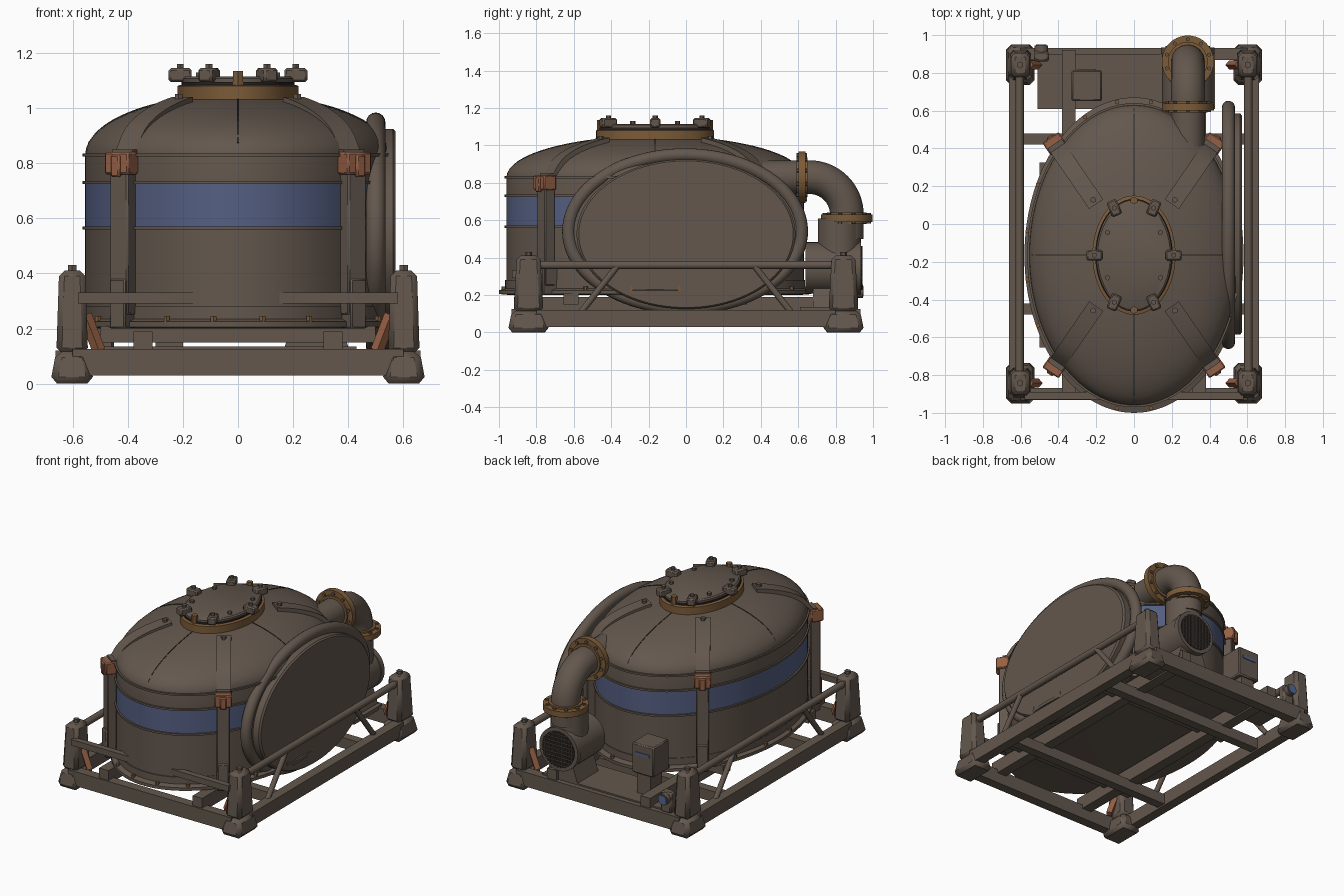
import bpy, bmesh, math
from mathutils import Vector, Matrix

if "Cube" in bpy.data.objects:
    bpy.data.objects.remove(bpy.data.objects["Cube"])


def material(name, *rgb):
    m = bpy.data.materials.new(name)
    m.use_nodes = True
    m.diffuse_color = (*rgb, 1)
    m.node_tree.nodes["Principled BSDF"].inputs["Base Color"].default_value = (*rgb, 1)
    return m


BROWN = material("weathered brown", .125, .096, .075)
BLUE = material("faded blue", .09, .115, .225)
OCHRE = material("ochre metal", .2, .105, .04)
COPPER = material("copper orange", .3, .115, .058)
DARK = material("dark seam", .022, .019, .017)
LENS = material("lens blue", .08, .14, .32)

CY = -.165            # tank centre in y
RX, RY = .555, .795   # tank wall radii


def finish(name, bm, mat, bevel=0):
    bmesh.ops.recalc_face_normals(bm, faces=bm.faces)
    me = bpy.data.meshes.new(name)
    bm.to_mesh(me)
    bm.free()
    for m in mat if isinstance(mat, list) else [mat]:
        me.materials.append(m)
    me.shade_smooth()
    me.set_sharp_from_angle(angle=math.radians(35))
    ob = bpy.data.objects.new(name, me)
    bpy.context.collection.objects.link(ob)
    if bevel:
        mod = ob.modifiers.new("chamfer", "BEVEL")
        mod.width, mod.segments = bevel, 1
    return ob


def taper(name, x, y, z0, z1, bottom, top, mat=BROWN, bevel=0):
    bm = bmesh.new()
    bmesh.ops.create_cube(bm, size=1)
    for v in bm.verts:
        s = top if v.co.z > 0 else bottom
        v.co = (x + v.co.x * s[0], y + v.co.y * s[1], z1 if v.co.z > 0 else z0)
    return finish(name, bm, mat, bevel)


def box(name, lo, hi, mat=BROWN, bevel=0):
    s = (hi[0] - lo[0], hi[1] - lo[1])
    return taper(name, (lo[0] + hi[0]) / 2, (lo[1] + hi[1]) / 2, lo[2], hi[2], s, s, mat, bevel)


def rod(name, a, b, r, mat=BROWN, sides=24):
    a, b = Vector(a), Vector(b)
    bm = bmesh.new()
    rot = Vector((0, 0, 1)).rotation_difference(b - a).to_matrix().to_4x4()
    bmesh.ops.create_cone(bm, cap_ends=True, segments=sides, radius1=r, radius2=r,
                          depth=(b - a).length, matrix=Matrix.Translation((a + b) / 2) @ rot)
    return finish(name, bm, mat)


def lathe(name, centre, rx, ry, profile, mat=BROWN, rule=None, along_x=False, n=96):
    """Elliptical rings from (radius factor, height) pairs, capped at both ends."""
    bm = bmesh.new()
    rings = []
    for f, h in profile:
        ring = []
        for i in range(n):
            a = math.tau * i / n
            u, v = rx * f * math.cos(a), ry * f * math.sin(a)
            ring.append(bm.verts.new(Vector(centre) + Vector((h, u, v) if along_x else (u, v, h))))
        rings.append(ring)
    for p, q in zip(rings, rings[1:]):
        for i in range(n):
            j = (i + 1) % n
            bm.faces.new((p[i], p[j], q[j], q[i]))
    bm.faces.new(rings[0])
    bm.faces.new(rings[-1])
    if rule:
        for f in bm.faces:
            f.material_index = rule(f.calc_center_median())
    return finish(name, bm, mat)


def tube(name, points, r, mat=BROWN, cyclic=False):
    cu = bpy.data.curves.new(name, "CURVE")
    cu.dimensions, cu.bevel_depth, cu.bevel_resolution, cu.use_fill_caps = "3D", r, 6, True
    sp = cu.splines.new("POLY")
    sp.points.add(len(points) - 1)
    for p, co in zip(sp.points, points):
        p.co = (*co, 1)
    sp.use_cyclic_u, sp.use_smooth = cyclic, True
    cu.materials.append(mat)
    ob = bpy.data.objects.new(name, cu)
    bpy.context.collection.objects.link(ob)
    return ob


def dome_z(x, y):
    r = (x / RX) ** 2 + ((y - CY) / RY) ** 2
    return .83 + .22 * math.sqrt(max(0, 1 - r))


def ribbon(name, path, side, thick, mat=BROWN):
    bm = bmesh.new()
    rows = [[bm.verts.new(p + side * s + Vector((0, 0, z))) for s, z in
             ((-1, -.02), (1, -.02), (1, thick), (-1, thick))] for p in path]
    for p, q in zip(rows, rows[1:]):
        for i in range(4):
            bm.faces.new((p[i], p[i - 1], q[i - 1], q[i]))
    bm.faces.new(rows[0])
    bm.faces.new(rows[-1])
    return finish(name, bm, mat)


# Tank: base flange, wall with painted band, dome
dome = [(math.cos(a), .83 + .22 * math.sin(a)) for a in [math.pi / 2 * i / 14 for i in range(14)]]
lathe("tank", (0, CY, 0), RX, RY, [(.9, .2), (1, .22), (1, .57), (1, .73)] + dome,
      [BROWN, BLUE], lambda c: int(.57 < c.z < .73))
lathe("base_flange", (0, CY, 0), .58, .835, [(.93, .2), (1, .205), (1, .225), (.96, .235), (.96, .28)])
for z in (.565, .73, .83):
    lathe("tank_hoop", (0, CY, z), RX + .01, RY + .01, [(1, -.006), (1, .006)])
for i in range(20):
    a = math.tau * (i + .5) / 20
    x, y = .57 * math.cos(a), CY + .82 * math.sin(a)
    rod("flange_bolt", (x, y, .22), (x, y, .245), .012, OCHRE, 6)

# Dome seams
for d in (Vector((1, 0, 0)), Vector((0, 1, 0))):
    for s in (-1, 1):
        reach = (RX if d.x else RY) * s
        path = [Vector((0, CY, 0)) + d * reach * (.35 + .63 * t / 12) for t in range(13)]
        path = [p + Vector((0, 0, dome_z(p.x, p.y))) for p in path]
        ribbon("dome_seam", path, Vector((d.y, d.x, 0)) * .003, .002, DARK)

# Hatch
lathe("hatch_ring", (0, CY, 0), .22, .315, [(1, 1.0), (1, 1.08), (.95, 1.085)], OCHRE)
lathe("hatch_gasket", (0, CY, 0), .205, .298, [(1, 1.08), (1, 1.095)], DARK)
lathe("hatch_lid", (0, CY, 0), .2, .292, [(1, 1.09), (1, 1.108), (.96, 1.115)])
for k in range(8):
    a = math.tau * k / 8
    p = Vector((.21 * math.cos(a), CY + .29 * math.sin(a), 1.1))
    if k in (2, 6):
        rod("hatch_stud", p - Vector((0, 0, .02)), p + Vector((0, 0, .035)), .02, OCHRE, 6)
        continue
    p.x = math.copysign(.105, p.x) if k % 2 else p.x
    p.y = CY + math.copysign(.25, p.y - CY) if k % 2 else p.y
    clamp = box("hatch_clamp", (-.042, -.028, -.005), (.042, .028, .045), bevel=.008)
    clamp.location = p
    clamp.rotation_euler.z = math.atan2(p.y - CY, p.x)
    rod("clamp_bolt", p + Vector((0, 0, .04)), p + Vector((0, 0, .06)), .014, BROWN, 6)
for sx in (-1, 1):
    for sy in (-1, 1):
        x, y = sx * .14, CY + sy * .12
        rod("lid_bolt", (x, y, 1.11), (x, y, 1.13), .014, BROWN, 6)

# Dome straps, columns and corner posts, four of each
for sx in (-1, 1):
    for sy in (-1, 1):
        a, b = Vector((sx * .2, CY + sy * .27, 0)), Vector((sx * .42, CY + sy * .59, 0))
        path = [a.lerp(b, t / 14) for t in range(15)]
        path = [p + Vector((0, 0, dome_z(p.x, p.y))) for p in path]
        d = (b - a).normalized()
        ribbon("dome_strap", path, Vector((-d.y, d.x, 0)) * .045, .02)
        rod("strap_bolt", path[1], path[1] + Vector((0, 0, .035)), .016, BROWN, 6)
        x, y = sx * .42, CY + sy * .59
        turn = math.atan2(sy * .32, sx * .22)
        for nm, lo, hi, mat in (("column", (-.04, -.04, .25), (.025, .04, .83), BROWN),
                                ("column_foot", (-.06, -.035, .2), (.035, .035, .38), BROWN),
                                ("strap_bracket", (-.04, -.052, .76), (.04, .052, .84), COPPER),
                                ("bracket_tab", (.03, -.02, .75), (.05, .02, .83), COPPER)):
            part = box(nm, lo, hi, mat, .006)
            part.location = (x, y, 0)
            part.rotation_euler.z = turn
        px, py = sx * .602, sy * .842
        taper("corner_foot", px, py, 0, .12, (.16, .225), (.115, .175), bevel=.025)
        taper("corner_post", px, py, .11, .41, (.115, .16), (.095, .125), bevel=.02)
        rod("post_bolt", (px, py, .4), (px, py, .43), .018, BROWN, 6)
        rod("corner_brace", (sx * .555, py, .25), (sx * .505, py, .12), .024, COPPER, 4)

# Frame beams and rails
for s in (-1, 1):
    box("side_beam", (s * .63 - .032, -.8, .03), (s * .63 + .032, .8, .12))
    box("end_beam", (-.6, s * .9 - .032, .03), (.6, s * .9 + .032, .125))
    rod("side_rail", (s * .605, -.8, .36), (s * .605, .8, .36), .022)
    box("end_rail", (-.58, s * .91 - .02, .29), (.58, s * .91 + .02, .33)) if s < 0 else None
    box("skid_beam", (s * .345 - .035, -.92, .1), (s * .345 + .035, .92, .19))
    box("tank_cross_beam", (-.5, CY + s * .45 - .04, .15), (.5, CY + s * .45 + .04, .21))
    box("floor_cross_beam", (-.6, s * .45 - .03, .04), (.6, s * .45 + .03, .11))
    for t in (-1, 1):
        rod("side_brace", (s * .61, t * .56, .11), (s * .61, t * .37, .35), .017)

# Large oval side cover
ring = [(.5, .655 * math.cos(a) * .95 - .005, .54 + .44 * math.sin(a) * .93)
        for a in [math.tau * i / 96 for i in range(96)]]
tube("cover_rim", ring, .035, cyclic=True)
lathe("cover_body", (0, -.005, .54), .625, .41, [(1, .47), (1, .52)], along_x=True)
lathe("cover_plate", (0, 0, .525), .585, .4, [(1, .51), (1, .562), (.98, .572)], along_x=True)

# Outlet pipe, elbow and flanges
PX = .285
elbow = [(PX, .66 + .2 * math.sin(a), .63 + .2 * math.cos(a))
         for a in [math.pi / 2 * i / 16 for i in range(17)]]
tube("outlet_elbow", [(PX, .3, .83)] + elbow + [(PX, .86, .5)], .09)
rod("blower_neck", (PX, .82, .61), (PX, .82, .34), .115, sides=32)
for i, (c, axis) in enumerate((((PX, .62, .83), Vector((0, 1, 0))), ((PX, .86, .61), Vector((0, 0, 1))))):
    c = Vector(c)
    rod("pipe_flange", c - axis * .019, c + axis * .019, .138, OCHRE, 40)
    rod("pipe_collar", c - axis * .03, c + axis * .03, .105, OCHRE, 32)
    for k in range(10):
        a = math.tau * (k + .5) / 10
        q = c + Vector((math.cos(a), 0, math.sin(a)) if i == 0 else (math.cos(a), math.sin(a), 0)) * .118
        rod("pipe_bolt", q - axis * .028, q + axis * .028, .011, BROWN, 6)

# Blower with dark grille
rod("blower_body", (PX, .64, .345), (PX, .925, .345), .137, sides=40)
rod("blower_rim", (PX, .9, .345), (PX, .935, .345), .142, sides=40)
rod("grille", (PX, .93, .345), (PX, .94, .345), .118, DARK, 40)
for k in range(-4, 5):
    o = k * .025
    w = math.sqrt(.118 ** 2 - o ** 2)
    rod("grille_bar", (PX - w, .94, .345 + o), (PX + w, .94, .345 + o), .003, BROWN, 4)
    rod("grille_bar", (PX + o, .94, .345 - w), (PX + o, .94, .345 + w), .003, BROWN, 4)
taper("blower_cradle", PX, .79, .12, .24, (.24, .22), (.16, .22))

# Rear deck, control cabinet and gauge
box("rear_deck", (-.51, .61, .11), (.43, .9, .135))
box("cabinet_stand", (-.3, .68, .13), (-.2, .8, .28))
box("cabinet", (-.33, .65, .27), (-.17, .815, .47), bevel=.008)
box("cabinet_label", (-.3, .812, .395), (-.2, .82, .415), BLUE)
box("gauge_mount", (-.53, .86, .12), (-.45, .915, .26), bevel=.01)
rod("gauge_body", (-.49, .88, .22), (-.49, .945, .22), .036)
rod("gauge_lens", (-.49, .943, .22), (-.49, .95, .22), .028, LENS)
